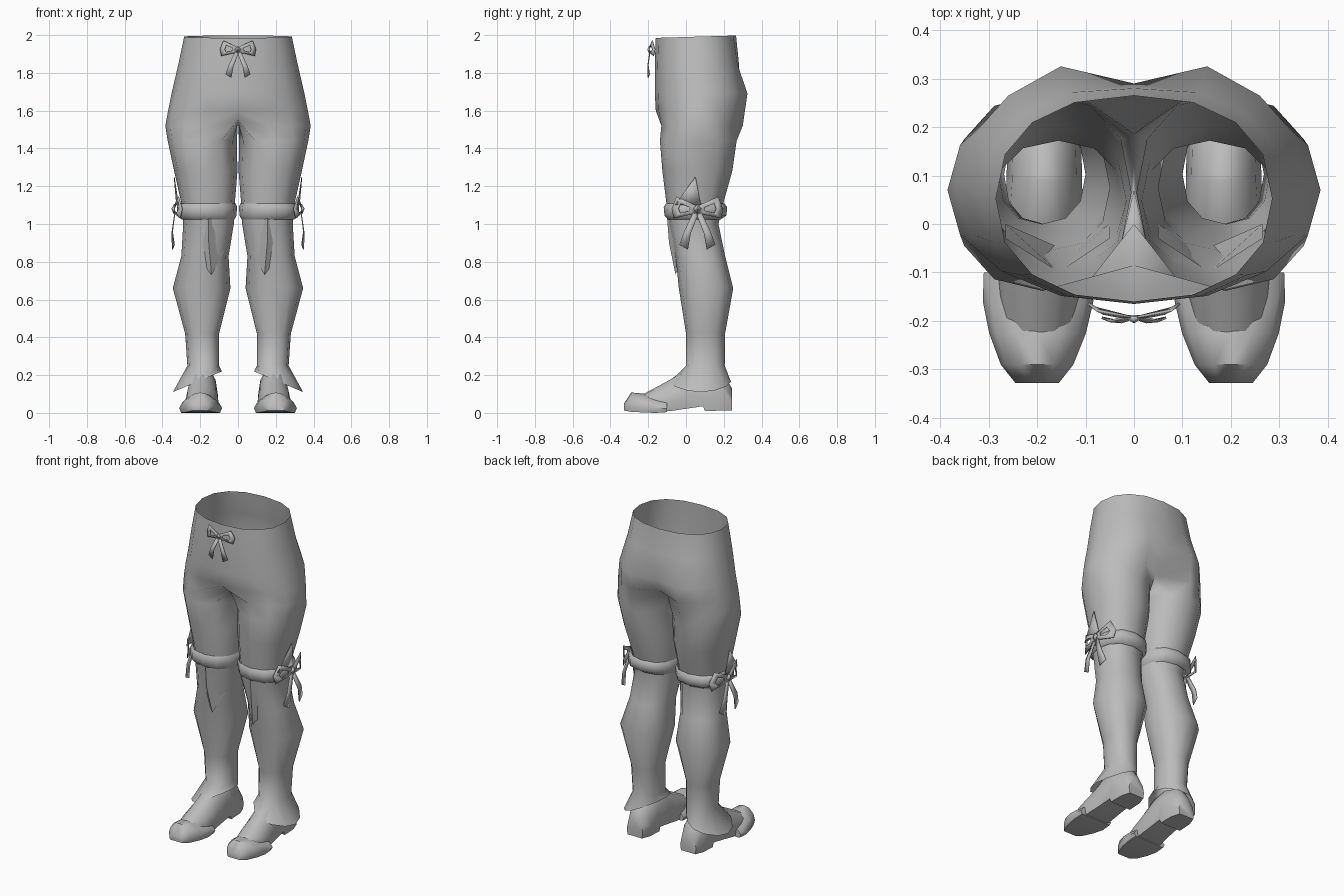
import bpy, math
from mathutils import Vector, Matrix

if "Cube" in bpy.data.objects:
    bpy.data.objects.remove(bpy.data.objects["Cube"])

grey = bpy.data.materials.new("plain grey")
grey.use_nodes = True
grey.diffuse_color = (0.5, 0.5, 0.5, 1)
grey.node_tree.nodes["Principled BSDF"].inputs["Base Color"].default_value = (0.5, 0.5, 0.5, 1)


def make(name, verts, faces, angle=60, mirror=True, thickness=0):
    mesh = bpy.data.meshes.new(name)
    mesh.from_pydata([tuple(v) for v in verts], [], faces)
    mesh.materials.append(grey)
    obj = bpy.data.objects.new(name, mesh)
    bpy.context.collection.objects.link(obj)
    bpy.ops.object.select_all(action="DESELECT")
    obj.select_set(True)
    bpy.context.view_layer.objects.active = obj
    bpy.ops.object.mode_set(mode="EDIT")
    bpy.ops.mesh.select_all(action="SELECT")
    bpy.ops.mesh.normals_make_consistent(inside=False)
    bpy.ops.object.mode_set(mode="OBJECT")
    bpy.ops.object.shade_smooth_by_angle(angle=math.radians(angle))
    if thickness:
        solid = obj.modifiers.new("thickness", "SOLIDIFY")
        solid.thickness = thickness
        solid.offset = 0
    if mirror:
        obj.modifiers.new("mirror", "MIRROR").merge_threshold = 0.001
    return obj


def power(value, p):
    return math.copysign(abs(value) ** p, value)


def oval(cx, rx, front, back, angle, p=0.88):
    """Point on a squarish oval; angle 0 is the outer side, -90 the front."""
    a = math.radians(angle)
    cy, ry = (front + back) / 2, (back - front) / 2
    return cx + rx * power(math.cos(a), p), cy + ry * power(math.sin(a), p)


def leg_ring(z, inner, outer, front, back, p=0.88):
    cx, rx = (inner + outer) / 2, (outer - inner) / 2
    return [Vector((*oval(cx, rx, front, back, -120 + 30 * i, p), z)) for i in range(12)]


def loft(rings, closed=True):
    """Quads between equal rings, returned as vertices and faces."""
    n = len(rings[0])
    verts = [v for ring in rings for v in ring]
    faces = [(r * n + i, r * n + (i + 1) % n, (r + 1) * n + (i + 1) % n, (r + 1) * n + i)
             for r in range(len(rings) - 1) for i in range(n if closed else n - 1)]
    return verts, faces


# Hips: half rings from front centre round to back centre
hips = []
for z, outer, front, back, cleft in [
        (1.99, 0.285, -0.16, 0.265, 0.0),
        (1.85, 0.315, -0.165, 0.285, 0.005),
        (1.69, 0.352, -0.165, 0.33, 0.04),
        (1.6, 0.37, -0.16, 0.31, 0.06),
        (1.52, 0.385, -0.145, 0.285, 0.1)]:
    ring = [Vector((*oval(0, outer, front, back, -90 + 22.5 * i), z)) for i in range(9)]
    ring[0].x = ring[8].x = 0
    ring[8].y -= cleft
    ring[7].y += cleft * 0.3
    for v in ring:
        if z > 1.9:
            v.z += 0.03 * v.y
    hips.append(ring)
# Crotch line along the centre
hips[-1][0] += Vector((0, 0.06, 0.03))
hips[-1][8].z += 0.03
crotch = [Vector((0, y, 1.54)) for y in (0.13, 0.07, 0)]

# Legs down to the ankles, then a flared pointed hem
legs = [leg_ring(*row) for row in [
    (1.44, 0.006, 0.372, -0.138, 0.268),
    (1.28, 0.003, 0.338, -0.125, 0.245),
    (1.12, 0.016, 0.302, -0.105, 0.2),
    (1.0, 0.022, 0.29, -0.09, 0.172),
    (0.83, 0.05, 0.3, -0.055, 0.207),
    (0.66, 0.04, 0.345, -0.038, 0.25),
    (0.42, 0.1, 0.28, 0, 0.207),
    (0.25, 0.1, 0.268, 0, 0.205)]]
hem = leg_ring(0.165, 0.085, 0.345, -0.085, 0.238, 1.15)
for v in hem:
    v.z -= 0.055 * (v.x - 0.215) / 0.13
verts, faces = loft(hips, closed=False)
start = len(verts) - 9
leg_verts, leg_faces = loft([hips[-1] + crotch] + legs + [hem])
verts = verts[:start] + leg_verts
faces += [tuple(start + i for i in f) for f in leg_faces]
make("trousers", verts, faces, 70)

# Garter bands
make("garter_band", *loft([leg_ring(*row) for row in [
    (1.108, 0.012, 0.305, -0.106, 0.203),
    (1.09, 0.005, 0.322, -0.118, 0.218),
    (1.045, 0.008, 0.322, -0.114, 0.214),
    (1.025, 0.018, 0.3, -0.096, 0.185)]]))

# Pointed knee flaps hanging below the bands
knee = [(x, y, z) for z, side, mid in ((1.03, -0.03, -0.1), (0.9, 0, -0.09))
        for x, y in ((0.05, side), (0.155, mid), (0.265, side))] + [(0.14, -0.055, 0.73)]
make("knee_flap", knee, [(0, 1, 4, 3), (1, 2, 5, 4), (3, 4, 6), (4, 5, 6)])

# Pointed tabs on the outer thigh above the bands
make("thigh_tab", [(0.315, -0.06, 1.1), (0.338, 0.05, 1.25), (0.325, 0.08, 1.1)], [(0, 1, 2)],
     thickness=0.004)


def bow(name, centre, across, out, size, mirror):
    """Two open loops, two tails and a knot, laid on a plane."""
    basis = Matrix((across, (0, 0, 1), out)).transposed()
    pts, polys = [], []
    for s in (-1, 1):
        # Loop: a flat frame round a hole
        n = len(pts)
        pts += [(s * u, v, w) for u, v, w in [
            (0.01, 0.02, 0.01), (0.11, 0.065, -0.01), (0.135, 0, -0.03), (0.125, -0.05, -0.02),
            (0.01, -0.025, 0.01),
            (0.04, 0.008, 0.01), (0.088, 0.028, 0), (0.1, 0, -0.01), (0.09, -0.022, 0),
            (0.04, -0.01, 0.01)]]
        polys += [(n + i, n + (i + 1) % 5, n + 5 + (i + 1) % 5, n + 5 + i) for i in range(5)]
        # Tail
        n = len(pts)
        pts += [(s * u, v, w) for u, v, w in [
            (-0.012, -0.01, 0.008), (0.018, -0.01, 0.008), (0.07, -0.12, 0.022),
            (0.095, -0.19, 0.012), (0.05, -0.215, 0.022), (0.035, -0.13, 0.025)]]
        polys += [(n, n + 1, n + 2, n + 5), (n + 5, n + 2, n + 3, n + 4)]
    # Knot
    n = len(pts)
    pts += [(u, v, 0.012) for u, v in ((-0.02, 0), (0, -0.028), (0.02, 0), (0, 0.025))]
    pts.append((0, 0, 0.025))
    polys += [(n + i, n + (i + 1) % 4, n + 4) for i in range(4)]
    placed = [Vector(centre) + basis @ (Vector(p) * size) for p in pts]
    make(name, placed, polys, 30, mirror, 0.005)


bow("garter_bow", (0.325, 0.06, 1.08), (0, 1, 0), (1, 0, 0), 1, True)
bow("waist_bow", (0, -0.185, 1.925), (1, 0, 0), (0, -1, 0), 0.7, False)


def shoe_part(name, rows):
    """Loft flat-bottomed arches from toe to heel."""
    arch = [(-0.9, 0), (-1, 0.3), (-0.85, 0.65), (-0.45, 0.93), (0, 1),
            (0.45, 0.93), (0.85, 0.65), (1, 0.3), (0.9, 0)]
    rings = [[(cx + half * u, y, low + (high - low) * v) for u, v in arch]
             for y, cx, half, low, high in rows]
    verts, faces = loft(rings)
    n = len(verts)
    faces += [tuple(range(9)), tuple(range(n - 9, n))]
    make(name, verts, faces, 50)


# Shoes: rounded toe cap over a rising upper, with a stepped heel
shoe_part("toe_cap", [
    (-0.328, 0.2, 0.045, 0.012, 0.05),
    (-0.29, 0.2, 0.075, 0.006, 0.108),
    (-0.225, 0.199, 0.1, 0.002, 0.102),
    (-0.16, 0.198, 0.114, 0, 0.085),
    (-0.1, 0.198, 0.112, 0.004, 0.07)])
shoe_part("shoe_upper", [
    (-0.24, 0.198, 0.07, 0.01, 0.092),
    (-0.15, 0.195, 0.085, 0.008, 0.14),
    (-0.08, 0.192, 0.088, 0.01, 0.178),
    (0, 0.188, 0.082, 0.022, 0.235),
    (0.09, 0.185, 0.078, 0.035, 0.25),
    (0.1, 0.185, 0.078, 0.01, 0.25),
    (0.19, 0.185, 0.075, 0.012, 0.22),
    (0.243, 0.185, 0.055, 0.014, 0.13)])
